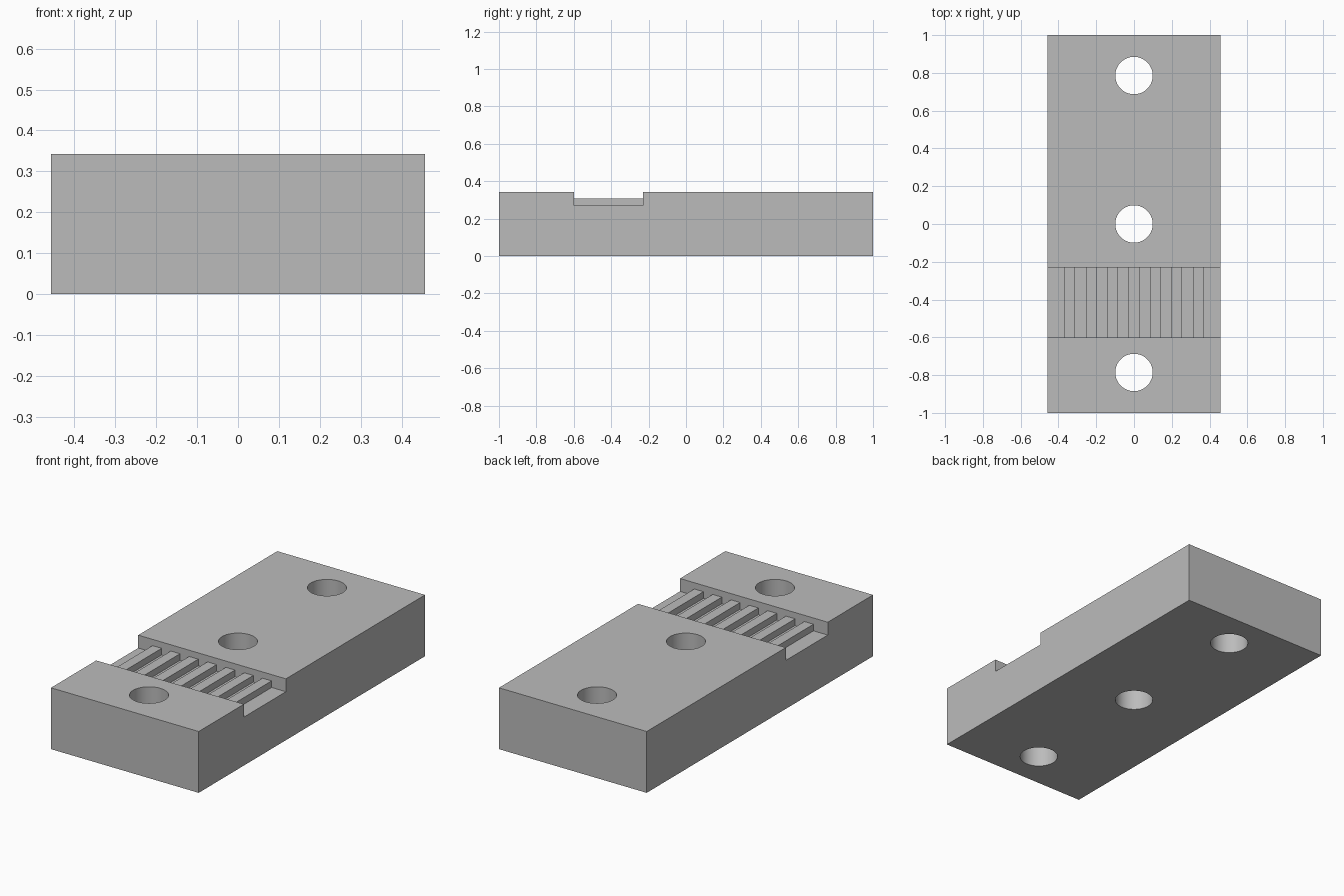
import bpy, bmesh

cube = bpy.data.objects.get("Cube")
if cube:
    bpy.data.objects.remove(cube, do_unlink=True)

HALF_W, HALF_L, HEIGHT = 0.457, 1.0, 0.343
NOTCH_FRONT, NOTCH_BACK = -0.6, -0.229
FLOOR, RIDGE_TOP = 0.271, 0.308
RIDGES, STEP = 7, 0.0567
HOLE_R, HOLE_Y = 0.099, 0.786

grey = bpy.data.materials.new("plain grey")
grey.use_nodes = True
colour = (0.5, 0.5, 0.5, 1)
grey.diffuse_color = colour
grey.node_tree.nodes["Principled BSDF"].inputs["Base Color"].default_value = colour


def make_object(name, bm):
    bmesh.ops.recalc_face_normals(bm, faces=bm.faces)
    mesh = bpy.data.meshes.new(name)
    bm.to_mesh(mesh)
    bm.free()
    mesh.materials.append(grey)
    obj = bpy.data.objects.new(name, mesh)
    bpy.context.collection.objects.link(obj)
    return obj


def extrude_y(name, profile, y0, y1):
    """Extrude an (x, z) outline from y0 to y1."""
    bm = bmesh.new()
    face = bm.faces.new([bm.verts.new((x, y0, z)) for x, z in profile])
    result = bmesh.ops.extrude_face_region(bm, geom=[face])
    moved = [v for v in result["geom"] if isinstance(v, bmesh.types.BMVert)]
    bmesh.ops.translate(bm, verts=moved, vec=(0, y1 - y0, 0))
    return make_object(name, bm)


def cut(target, cutter):
    cutter.hide_render = True
    mod = target.modifiers.new(cutter.name, 'BOOLEAN')
    mod.operation = 'DIFFERENCE'
    mod.solver = 'EXACT'
    mod.object = cutter
    bpy.context.view_layer.objects.active = target
    bpy.ops.object.modifier_apply(modifier=mod.name)
    bpy.data.objects.remove(cutter, do_unlink=True)


# Solid block
block = extrude_y("clamp_block", [(-HALF_W, 0), (HALF_W, 0), (HALF_W, HEIGHT), (-HALF_W, HEIGHT)],
                  -HALF_L, HALF_L)

# Cross notch with a comb-shaped floor that leaves the ridges standing
comb = [(-0.6, 0.5), (-0.6, FLOOR)]
first = -STEP * (2 * RIDGES - 1) / 2
for i in range(RIDGES):
    left = first + 2 * i * STEP
    right = left + STEP
    comb += [(left, FLOOR), (left, RIDGE_TOP), (right, RIDGE_TOP), (right, FLOOR)]
comb += [(0.6, FLOOR), (0.6, 0.5)]
cut(block, extrude_y("notch_cutter", comb, NOTCH_FRONT, NOTCH_BACK))

# Three bolt holes through the block
for y in (-HOLE_Y, 0, HOLE_Y):
    bm = bmesh.new()
    bmesh.ops.create_cone(bm, cap_ends=True, segments=64, radius1=HOLE_R, radius2=HOLE_R, depth=2)
    bmesh.ops.translate(bm, verts=bm.verts, vec=(0, y, 0))
    cut(block, make_object("hole_cutter", bm))

# Smooth hole walls, sharp block edges
bpy.ops.object.select_all(action='DESELECT')
block.select_set(True)
bpy.context.view_layer.objects.active = block
bpy.ops.object.shade_smooth_by_angle(angle=0.5)
